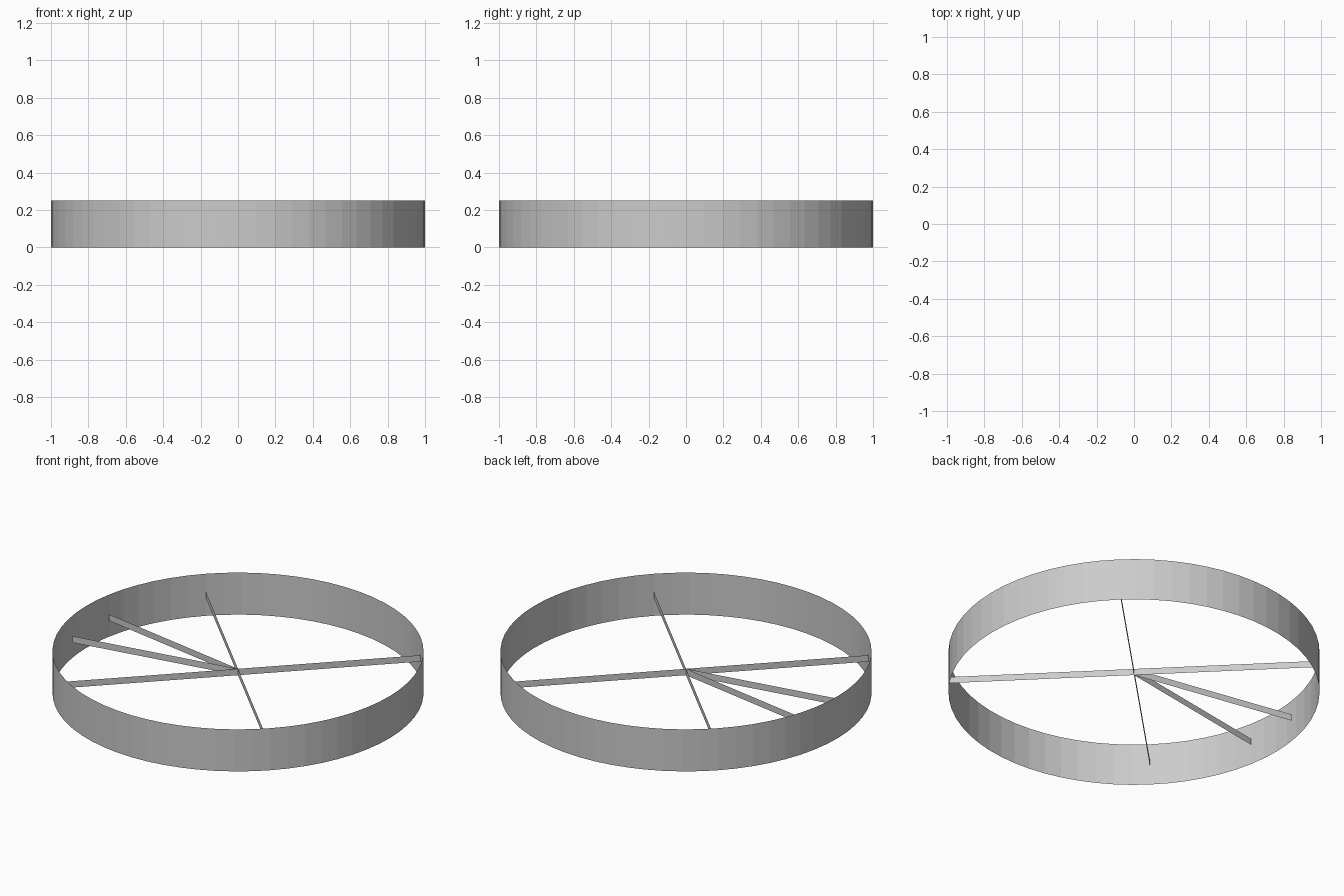
import bpy
import math

if "Cube" in bpy.data.objects:
    bpy.data.objects.remove(bpy.data.objects["Cube"])

R, H = 1.0, 0.25          # ring radius and height
Z0, Z1 = 0.106, 0.144     # spoke strip bottom and top
SEG = 64


def make(name, verts, faces):
    me = bpy.data.meshes.new(name)
    me.from_pydata(verts, [], faces)
    ob = bpy.data.objects.new(name, me)
    bpy.context.collection.objects.link(ob)
    return ob


# open thin-walled ring
verts = []
for i in range(SEG):
    a = 2 * math.pi * i / SEG
    x, y = R * math.cos(a), R * math.sin(a)
    verts += [(x, y, 0), (x, y, H)]
n = 2 * SEG
make("outer_ring", verts,
     [(2 * i, (2 * i + 2) % n, (2 * i + 3) % n, 2 * i + 1) for i in range(SEG)])


# upright strip between two points on polar lines
def strip(name, angle, r0, r1):
    c, s = math.cos(math.radians(angle)), math.sin(math.radians(angle))
    make(name, [(r0 * c, r0 * s, Z0), (r1 * c, r1 * s, Z0),
                (r1 * c, r1 * s, Z1), (r0 * c, r0 * s, Z1)], [(0, 1, 2, 3)])


# two full crossing bars
for a in (45, 135):
    strip(f"cross_bar_{a}", a, -R, R)

# two short spokes on the left
for a in (170, 190):
    strip(f"side_spoke_{a}", a, 0, 0.983)
